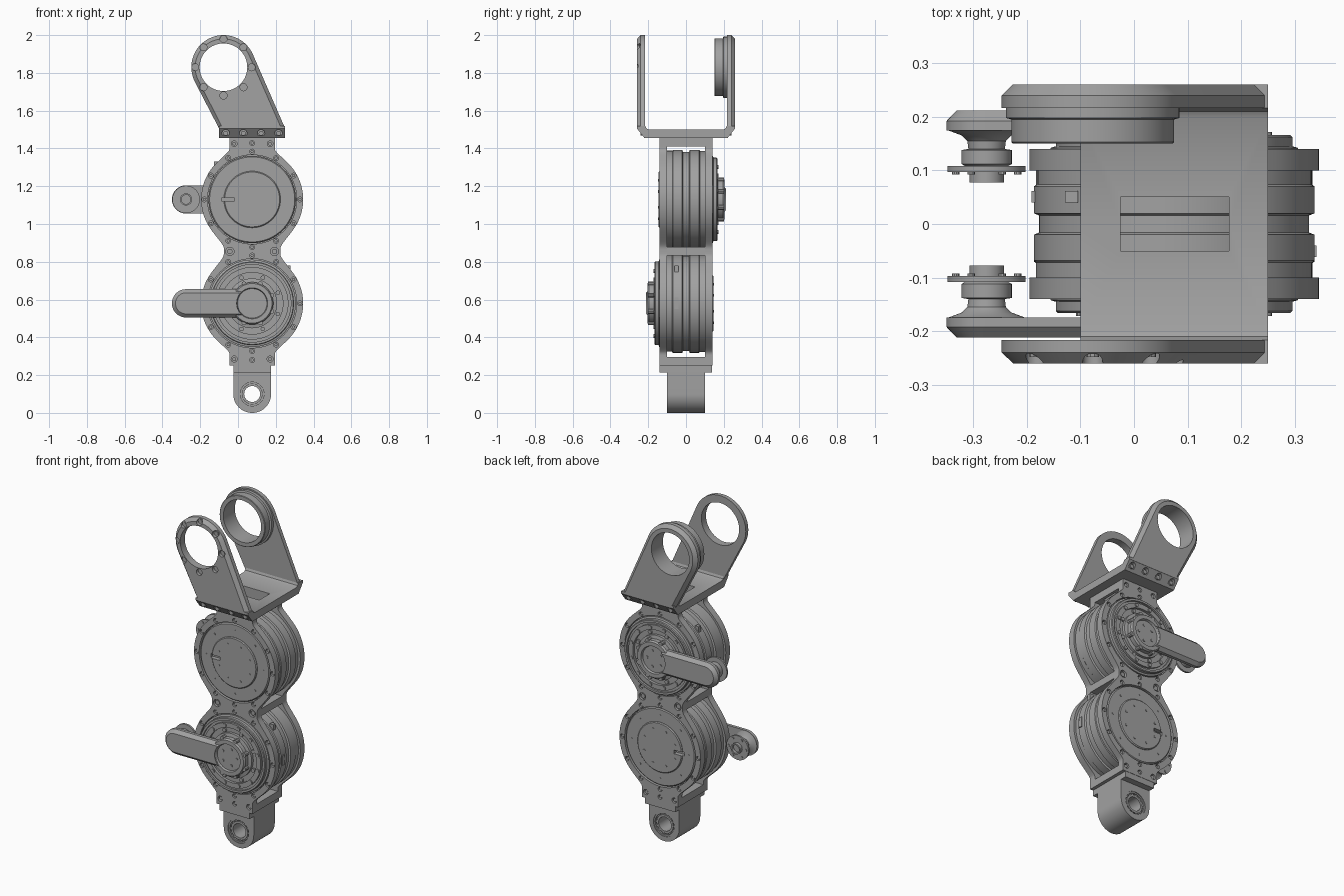
import bpy, bmesh
from math import sin, cos, pi, sqrt, acos, atan2, hypot

if "Cube" in bpy.data.objects:
    bpy.data.objects.remove(bpy.data.objects["Cube"])

GREY = (0.36, 0.36, 0.36, 1)
metal = bpy.data.materials.new("grey metal")
metal.use_nodes = True
metal.diffuse_color = GREY
metal.node_tree.nodes["Principled BSDF"].inputs["Base Color"].default_value = GREY

CX, LOW, HIGH = 0.075, 0.58, 1.13      # motor axes
EYE_X, EYE_Z = -0.077, 1.83            # bracket eye
PIN_X = -0.275                         # crank pin


def finish(name, bm):
    bmesh.ops.remove_doubles(bm, verts=bm.verts, dist=1e-5)
    bmesh.ops.recalc_face_normals(bm, faces=bm.faces)
    mesh = bpy.data.meshes.new(name)
    bm.to_mesh(mesh)
    bm.free()
    mesh.materials.append(metal)
    obj = bpy.data.objects.new(name, mesh)
    bpy.context.scene.collection.objects.link(obj)
    smooth(mesh)
    return obj


def smooth(mesh):
    mesh.shade_smooth()
    mesh.set_sharp_from_angle(angle=0.55)


def add_loft(bm, rings, closed=False):
    """Skin a list of equal point rings; cap the ends unless closed."""
    loops = [[bm.verts.new(p) for p in ring] for ring in rings]
    pairs = list(zip(loops, loops[1:]))
    if closed:
        pairs.append((loops[-1], loops[0]))
    else:
        bm.faces.new(loops[0])
        bm.faces.new(loops[-1])
    n = len(loops[0])
    for a, b in pairs:
        for i in range(n):
            j = (i + 1) % n
            bm.faces.new((a[i], a[j], b[j], b[i]))


def circle(x, y, z, r, n):
    return [(x + r * cos(2 * pi * i / n), y, z + r * sin(2 * pi * i / n)) for i in range(n)]


def lathe(name, x, z, profile, side=1, closed=False, n=64):
    """Turn a profile of (radius, y) about an axis along y."""
    bm = bmesh.new()
    add_loft(bm, [circle(x, y * side, z, max(r, 1e-3), n) for r, y in profile], closed)
    return finish(name, bm)


def pegs(name, items, n=16):
    """Many cylinders along y, each (x, z, radius, y0, y1)."""
    bm = bmesh.new()
    for x, z, r, y0, y1 in items:
        add_loft(bm, [circle(x, y, z, r, n) for y in (y0, y1)])
    return finish(name, bm)


def prism(name, layers):
    """Layers of (outline in x and z, y)."""
    bm = bmesh.new()
    add_loft(bm, [[(x, y, z) for x, z in pts] for pts, y in layers])
    return finish(name, bm)


def box(name, x0, x1, y0, y1, z0, z1):
    pts = [(x0, z0), (x1, z0), (x1, z1), (x0, z1)]
    return prism(name, [(pts, y0), (pts, y1)])


def cut(obj, cutter, remove=True):
    mod = obj.modifiers.new("cut", "BOOLEAN")
    mod.operation, mod.solver, mod.object = "DIFFERENCE", "EXACT", cutter
    graph = bpy.context.evaluated_depsgraph_get()
    mesh = bpy.data.meshes.new_from_object(obj.evaluated_get(graph))
    obj.modifiers.clear()
    obj.data = mesh
    smooth(mesh)
    if remove:
        bpy.data.objects.remove(cutter)


def ring_of(x, z, radius, count, start=0.0):
    return [(x + radius * cos(start + 2 * pi * i / count),
             z + radius * sin(start + 2 * pi * i / count)) for i in range(count)]


# Side plates: two round housings joined by a filleted waist
def half_width(z):
    dz = min(abs(z - LOW), abs(z - HIGH))
    round_part = sqrt(max(0.27 ** 2 - dz * dz, 0))
    neck = 0.15 if LOW < z < HIGH else 0.12
    k = 0.07
    h = max(k - abs(round_part - neck), 0) / k
    return max(round_part, neck) + h * h * k / 4


levels = [0.25 + 1.205 * i / 110 for i in range(111)]
plate_outline = [(CX + half_width(z), z) for z in levels]
plate_outline += [(CX - half_width(z), z) for z in reversed(levels)]

screws = [(x, z, 0.013) for c in (LOW, HIGH) for x, z in ring_of(CX, c, 0.253, 12)]
for dx in (-1, 1):
    screws += [(CX + dx * 0.118, 0.855, 0.022), (CX + dx * 0.095, 1.425, 0.015),
               (CX + dx * 0.095, 0.285, 0.016)]
screws += [(CX, 1.428, 0.013), (CX, 0.28, 0.013)]

for side, label in ((-1, "front"), (1, "back")):
    plate = prism(label + "_side_plate", [(plate_outline, side * 0.10), (plate_outline, side * 0.14)])
    holes = [(x, z, r, side * 0.125, side * 0.16) for x, z, r in screws]
    cut(plate, pegs("cutter", holes))
    bores = [(CX, c, 0.236, side * 0.08, side * 0.16) for c in (LOW, HIGH)]
    cut(plate, pegs("cutter", bores, 64))
    pegs(label + "_plate_screws", [(x, z, r * 0.65, side * 0.12, side * 0.134) for x, z, r in screws], 10)

# Cross members between the plates
box("waist_spacer", CX - 0.15, CX + 0.15, -0.10, 0.10, 0.833, 0.877)
box("lower_spacer", CX - 0.12, CX + 0.12, -0.10, 0.10, 0.25, 0.295)
top_spacer = box("upper_spacer", CX - 0.12, CX + 0.12, -0.10, 0.10, 1.41, 1.455)

# Motors with stepped output face, cranks and crank pins
motor_profile = [
    (0, -0.145), (0.145, -0.145), (0.15, -0.14), (0.15, -0.137), (0.225, -0.137), (0.231, -0.131),
    (0.231, -0.10), (0.258, -0.10), (0.258, -0.072), (0.262, -0.068), (0.262, -0.02),
    (0.252, -0.016), (0.252, 0.016), (0.262, 0.02), (0.262, 0.07), (0.256, 0.074),
    (0.256, 0.10), (0.231, 0.10), (0.231, 0.142), (0.221, 0.145), (0.221, 0.162),
    (0.217, 0.166), (0.205, 0.166), (0.205, 0.154), (0.192, 0.154), (0.192, 0.166),
    (0.163, 0.166), (0.163, 0.15), (0.132, 0.15), (0.132, 0.166), (0.112, 0.17),
    (0.112, 0.195), (0.105, 0.205), (0.082, 0.205), (0.078, 0.192), (0, 0.192)]
pin_profile = [
    (0, 0.18), (0.07, 0.18), (0.07, 0.174), (0.046, 0.165), (0.036, 0.155), (0.034, 0.14),
    (0.047, 0.138), (0.047, 0.112), (0.04, 0.108), (0.073, 0.108), (0.073, 0.097),
    (0.032, 0.097), (0.032, 0.077), (0.024, 0.077), (0.024, 0.095), (0, 0.095)]


def arm_outline(z, inset):
    r = 0.075 - inset
    arc = [(PIN_X + r * cos(a), z + r * sin(a)) for a in [pi / 2 + pi * i / 24 for i in range(25)]]
    return arc + [(CX - 0.03, z - r), (CX - 0.03, z + r)]


for side, c, label in ((-1, LOW, "lower"), (1, HIGH, "upper")):
    motor = lathe(label + "_motor", CX, c, motor_profile, side, n=96)
    slot = box("cutter", CX - 0.16, CX - 0.095, -side * 0.12, -side * 0.16, c - 0.011, c + 0.011)
    cut(motor, slot)
    bolts = [(x, z, 0.011, side * 0.16, side * 0.172) for x, z in ring_of(CX, c, 0.178, 12, pi / 12)]
    bolts += [(x, z, 0.012, side * 0.145, side * 0.16) for x, z in ring_of(CX, c, 0.147, 8, pi / 8)]
    bolts += [(x, z, 0.013, side * 0.16, side * 0.20) for x, z in ring_of(CX, c, 0.112, 8, pi / 8)]
    bolts += [(x, z, 0.008, side * 0.185, side * 0.196) for x, z in ring_of(CX, c, 0.05, 5)]
    bolts += [(x, z, 0.007, -side * 0.14, -side * 0.148) for x, z in ring_of(CX, c, 0.11, 8, pi / 8)]
    bolts += [(x, z, 0.006, -side * 0.13, -side * 0.14) for x, z in ring_of(CX, c, 0.19, 8)]
    pegs(label + "_motor_bolts", bolts, 10)
    arm = prism(label + "_crank_arm", [(arm_outline(c, 0), side * 0.174), (arm_outline(c, 0), side * 0.192),
                                       (arm_outline(c, 0.019), side * 0.212)])
    cut(arm, pegs("cutter", [(CX, c, 0.083, side * 0.15, side * 0.25)], 48))
    lathe(label + "_crank_pin", PIN_X, c, pin_profile, side, n=48)
    pegs(label + "_pin_bolts", [(x, z, 0.007, side * 0.092, side * 0.1)
                                for x, z in ring_of(PIN_X, c, 0.058, 6)], 10)
    # Cable ports on the rim
    for dz in (0, 0.17):
        rim = sqrt(0.262 ** 2 - dz * dz)
        box(label + "_cable_port", CX - side * (rim - 0.02), CX - side * (rim + 0.004),
            side * 0.04, side * 0.062, c + dz - 0.03, c + dz + 0.03)

# Bottom eye block with bearing
u_shape = [(CX + 0.1 * cos(a), 0.1 + 0.1 * sin(a)) for a in [pi + pi * i / 32 for i in range(33)]]
u_shape += [(CX + 0.1, 0.22), (CX - 0.1, 0.22)]
eye = prism("bottom_eye_block", [(u_shape, -0.10), (u_shape, 0.10)])
cut(eye, pegs("cutter", [(CX, 0.1, 0.072, -0.2, 0.2)], 48))
box("bottom_flange", CX - 0.1, CX + 0.1, -0.14, 0.138, 0.215, 0.255)
lathe("bottom_bearing", CX, 0.1,
      [(0.042, -0.094), (0.055, -0.094), (0.055, -0.086), (0.063, -0.086), (0.063, -0.096), (0.073, -0.096),
       (0.073, 0.096), (0.063, 0.096), (0.063, 0.086), (0.055, 0.086), (0.055, 0.094), (0.042, 0.094)],
      closed=True, n=48)
pegs("bearing_balls", [(x, z, 0.005, -0.093, 0.093) for x, z in ring_of(CX, 0.1, 0.059, 14)], 8)

# Top bracket: base channel with chamfered outer corners
half = [(0, 1.455), (0.22, 1.455), (0.26, 1.506), (0.26, 1.52), (0.216, 1.52), (0.21, 1.507), (0.198, 1.5), (0, 1.5)]
channel = half + [(-y, z) for y, z in reversed(half[1:-1])]
bm = bmesh.new()
add_loft(bm, [[(x, y, z) for y, z in channel] for x in (-0.10, 0.25)])
base = finish("bracket_base", bm)
base_x = (-0.065, 0.028, 0.122, 0.215)
cut(base, pegs("cutter", [(x, 1.48, 0.02, s * 0.232, s * 0.3) for x in base_x for s in (-1, 1)]))
pegs("bracket_base_screws", [(x, 1.48, 0.013, s * 0.225, s * 0.24) for x in base_x for s in (-1, 1)], 10)

# Rounded cable window through the base and spacer
window = box("cutter", -0.025, 0.177, -0.05, 0.05, 1.3, 1.6)
cut(top_spacer, window, remove=False)
cut(base, window)


# Bracket walls: a round eye tapering tangentially to the base
def wall_outline(inset):
    r = 0.17 - inset
    ends = [(0.25 - inset, 1.505), (-0.10 + inset, 1.505)]
    angles = []
    for (x, z), turn in zip(ends, (1, -1)):
        dx, dz = x - EYE_X, z - EYE_Z
        angles.append(atan2(dz, dx) + turn * acos(r / hypot(dx, dz)))
    a0, a1 = angles[0], angles[1] % (2 * pi)
    arc = [a0 + (a1 - a0) * i / 48 for i in range(49)]
    return [ends[0]] + [(EYE_X + r * cos(a), EYE_Z + r * sin(a)) for a in arc] + [ends[1]]


for side, label in ((-1, "front"), (1, "back")):
    wall = prism(label + "_bracket_wall", [(wall_outline(0), side * 0.216), (wall_outline(0), side * 0.24),
                                           (wall_outline(0.02), side * 0.26)])
    cut(wall, pegs("cutter", [(EYE_X, EYE_Z, 0.126, side * 0.1, side * 0.3)], 64))
    if side < 0:
        spots = ring_of(EYE_X, EYE_Z, 0.15, 8)
        cut(wall, pegs("cutter", [(x, z, 0.019, -0.242, -0.3) for x, z in spots]))
        pegs("front_wall_screws", [(x, z, 0.012, -0.235, -0.248) for x, z in spots], 10)

# Bearing seat on the inner face of the back wall
lathe("back_bearing_seat", EYE_X, EYE_Z,
      [(0.126, 0.15), (0.149, 0.15), (0.152, 0.153), (0.152, 0.195), (0.162, 0.198),
       (0.162, 0.225), (0.126, 0.225)], closed=True)
